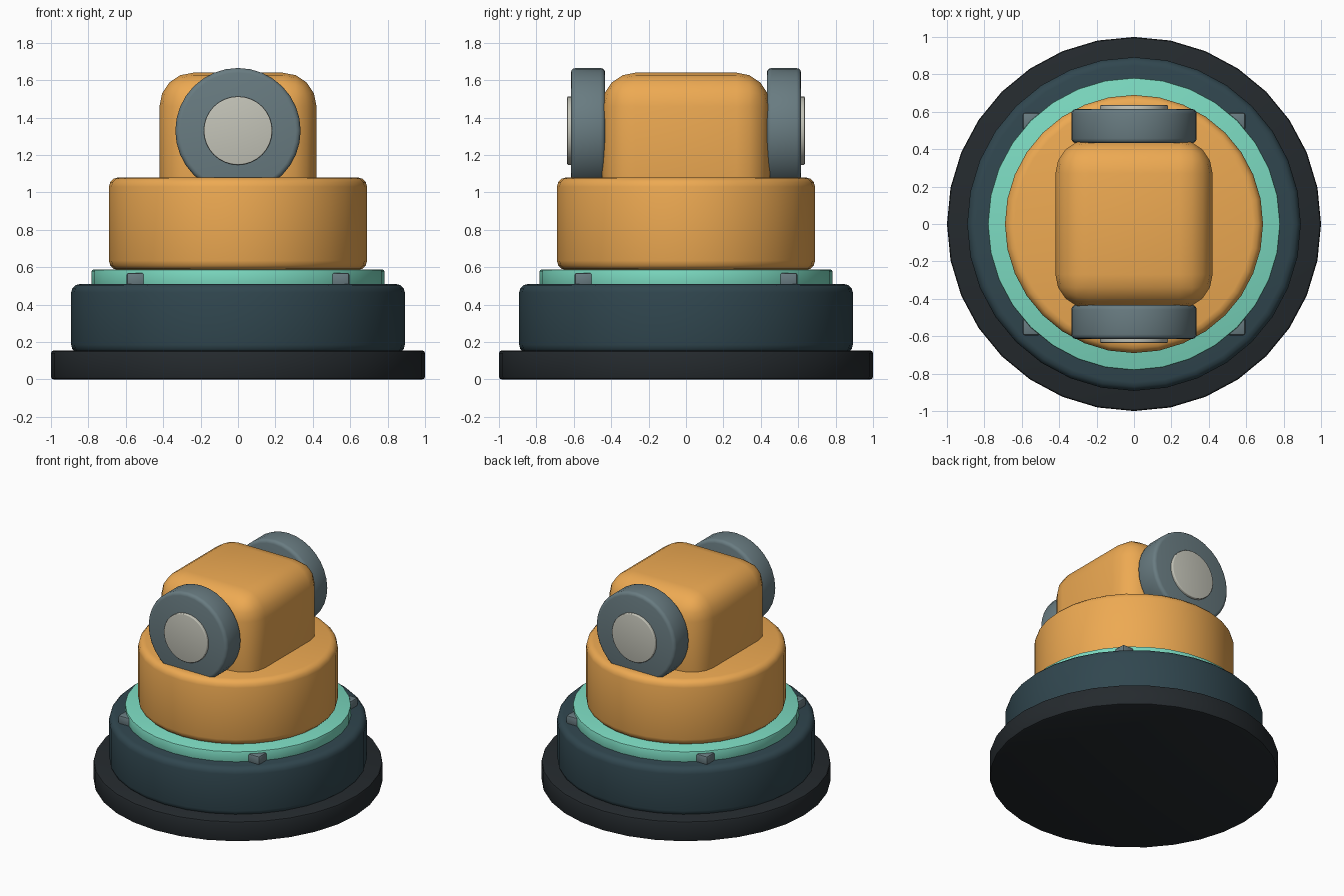
import bpy
from math import radians

if "Cube" in bpy.data.objects:
    bpy.data.objects.remove(bpy.data.objects["Cube"])


def material(name, rgb):
    m = bpy.data.materials.new(name)
    m.diffuse_color = (*rgb, 1)
    m.use_nodes = True
    m.node_tree.nodes["Principled BSDF"].inputs["Base Color"].default_value = m.diffuse_color
    return m


BLACK = material("black_rubber", (0.018, 0.023, 0.027))
NAVY = material("dark_slate", (0.03, 0.062, 0.078))
MINT = material("mint", (0.2, 0.7, 0.53))
ORANGE = material("orange", (0.85, 0.4, 0.085))
STEEL = material("steel", (0.14, 0.2, 0.22))
PALE = material("pale_metal", (0.55, 0.55, 0.48))


def finish(name, mat, bevel, segments):
    ob = bpy.context.object
    ob.name = name
    ob.data.materials.append(mat)
    bpy.ops.object.transform_apply(location=False, rotation=True, scale=True)
    mod = ob.modifiers.new("bevel", 'BEVEL')
    mod.width = bevel
    mod.segments = segments
    mod.limit_method = 'ANGLE'
    mod.angle_limit = radians(40)
    bpy.ops.object.modifier_apply(modifier=mod.name)
    bpy.ops.object.shade_smooth_by_angle(angle=radians(35))
    return ob


def drum(name, mat, radius, z0, z1, bevel, segments=3):
    bpy.ops.mesh.primitive_cylinder_add(vertices=32, radius=radius, depth=z1 - z0,
                                        location=(0, 0, (z0 + z1) / 2))
    return finish(name, mat, bevel, segments)


def side_disc(name, mat, radius, y0, y1, z, bevel):
    bpy.ops.mesh.primitive_cylinder_add(vertices=32, radius=radius, depth=abs(y1 - y0),
                                        location=(0, (y0 + y1) / 2, z),
                                        rotation=(radians(90), 0, 0))
    return finish(name, mat, bevel, 3)


def block(name, mat, centre, size, bevel, segments):
    bpy.ops.mesh.primitive_cube_add(size=1, location=centre)
    bpy.context.object.scale = size
    return finish(name, mat, bevel, segments)


# Stacked round base and turntable
drum("foot_plate", BLACK, 1.0, 0.0, 0.155, 0.015, 2)
drum("base_body", NAVY, 0.892, 0.14, 0.51, 0.045)
drum("turntable_ring", MINT, 0.782, 0.49, 0.587, 0.008, 2)
drum("turret", ORANGE, 0.69, 0.585, 1.08, 0.05)

# Shoulder housing, sunk into the turret
block("shoulder_housing", ORANGE, (0, 0, 1.24), (0.84, 0.9, 0.8), 0.18, 4)

# Pivot discs and caps, front and back
for side, s in (("front", -1), ("back", 1)):
    side_disc(side + "_pivot_disc", STEEL, 0.335, s * 0.432, s * 0.615, 1.33, 0.025)
    side_disc(side + "_pivot_cap", PALE, 0.183, s * 0.58, s * 0.635, 1.33, 0.006)

# Four clamp bolts around the ring
for i, (x, y) in enumerate(((1, 1), (-1, 1), (-1, -1), (1, -1))):
    block(f"clamp_bolt_{i + 1}", STEEL, (0.548 * x, 0.548 * y, 0.535),
          (0.095, 0.095, 0.07), 0.012, 2)
